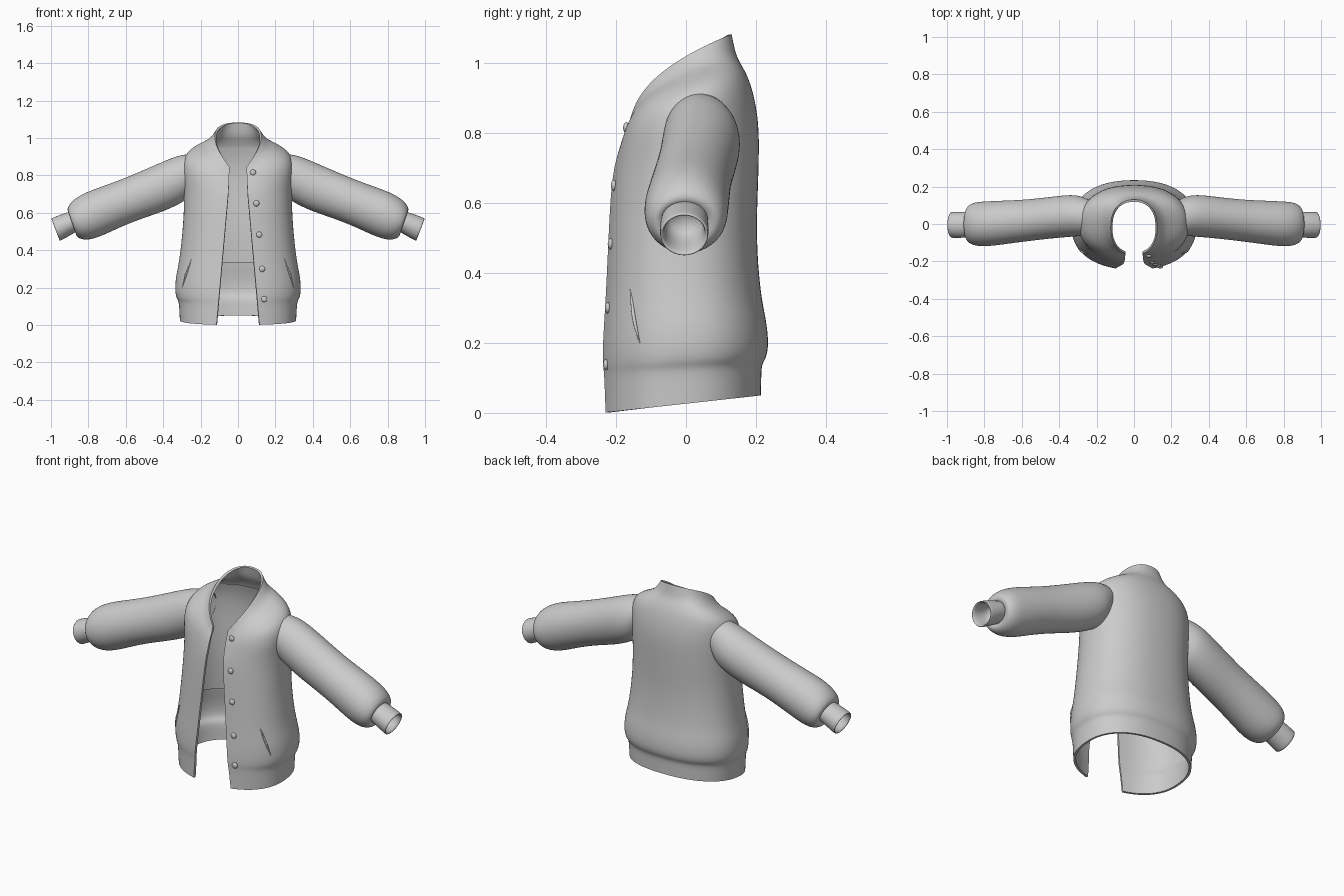
import bpy, bmesh, math
from mathutils import Vector
from mathutils.bvhtree import BVHTree

if "Cube" in bpy.data.objects:
    bpy.data.objects.remove(bpy.data.objects["Cube"])

cloth = bpy.data.materials.new("grey_cloth")
cloth.diffuse_color = (0.6, 0.6, 0.6, 1)
cloth.use_nodes = True
cloth.node_tree.nodes["Principled BSDF"].inputs["Base Color"].default_value = cloth.diffuse_color


def make(name, bm, thick=0.0, subdiv=0):
    bmesh.ops.recalc_face_normals(bm, faces=bm.faces)
    me = bpy.data.meshes.new(name)
    bm.to_mesh(me)
    bm.free()
    ob = bpy.data.objects.new(name, me)
    bpy.context.collection.objects.link(ob)
    me.materials.append(cloth)
    for p in me.polygons:
        p.use_smooth = True
    if subdiv:
        m = ob.modifiers.new("smooth", 'SUBSURF')
        m.levels = m.render_levels = subdiv
        m.boundary_smooth = 'PRESERVE_CORNERS'
    if thick:
        m = ob.modifiers.new("thickness", 'SOLIDIFY')
        m.thickness, m.offset = thick, -1
        m = ob.modifiers.new("crisp_rims", 'EDGE_SPLIT')
        m.split_angle = math.radians(50)
    return ob


def loft(rings, closed):
    bm = bmesh.new()
    rows = [[bm.verts.new(p) for p in r] for r in rings]
    n = len(rows[0])
    for a, b in zip(rows, rows[1:]):
        for i in range(n if closed else n - 1):
            j = (i + 1) % n
            bm.faces.new((a[i], a[j], b[j], b[i]))
    return bm


# Body: open rings of (front z, back z, half width, front y, back y, slope power)
BODY = [
    (0.0, 0.05, .312, -.240, .215, 1), (.06, .095, .315, -.241, .216, 1),
    (.115, .14, .318, -.242, .217, 1), (.130, .155, .330, -.244, .230, 1),
    (.17, .195, .339, -.245, .238, 1), (.25, .27, .334, -.240, .230, 1),
    (.33, .335, .316, -.234, .214, 1), (.50, .50, .297, -.225, .201, 1),
    (.62, .65, .289, -.218, .207, 1), (.69, .79, .290, -.209, .211, .9),
    (.715, .86, .296, -.202, .204, .6), (.73, .91, .296, -.195, .194, .45),
    (.74, .95, .284, -.188, .182, .36), (.75, .98, .250, -.180, .168, .33),
    (.757, 1.003, .205, -.173, .154, .33), (.765, 1.022, .168, -.170, .145, .36),
    (.77, 1.048, .145, -.168, .138, .38), (.775, 1.083, .125, -.165, .131, .39)]


def body_ring(zf, zb, a, yf, yb, p, inset=0.0, n=32, e=2 / 2.3):
    gap = 0.115 - 0.07 * min(1, zf / .78)       # front opening narrows upward
    a, yf, yb = a - inset, yf + inset, yb - inset
    t0 = math.asin((gap / a) ** (1 / e))
    pts = []
    for i in range(n + 1):
        t = t0 + (2 * math.pi - 2 * t0) * i / n
        s, c = math.sin(t), math.cos(t)
        x = a * math.copysign(abs(s) ** e, s)
        y = (yf + yb) / 2 - (yb - yf) / 2 * math.copysign(abs(c) ** e, c)
        pts.append((x, y, zf + (zb - zf) * ((y - yf) / (yb - yf)) ** p))
    return pts


bm = loft([body_ring(*r) for r in BODY], False)
tree = BVHTree.FromBMesh(bm)
make("jacket_body", bm, 0.012, 2)

# Back lining, ending in a loose edge above the waistband
make("back_lining", loft([body_ring(*r, inset=.022)[8:25] for r in BODY[6:13]], False), 0, 1)

# Sleeve rings: upper (x, z), lower (x, z), centre y, half depth in y
SLEEVE = [
    (.21, .915, .23, .74, .035, .085), (.295, .915, .255, .685, .042, .106),
    (.37, .888, .295, .655, .045, .114),
    (.48, .840, .39, .608, .035, .112), (.62, .780, .54, .560, .018, .112),
    (.74, .737, .66, .508, .008, .118), (.83, .704, .75, .465, .0, .122),
    (.89, .664, .82, .450, .0, .118), (.915, .625, .868, .470, .0, .095),
    (.908, .603, .866, .500, -.003, .068), (.893, .595, .858, .515, -.004, .058)]
CUFF = [
    (.890, .609, .850, .504, -.003, .064), (.908, .604, .862, .500, -.004, .068),
    (.950, .590, .905, .474, -.005, .070), (.995, .572, .950, .449, -.005, .070),
    (1.0, .568, .954, .449, -.005, .068), (.993, .561, .954, .460, -.005, .059),
    (.940, .582, .902, .488, -.005, .056), (.885, .600, .850, .517, -.005, .053)]


def tube(rows, side, n=24):
    rings = []
    for ux, uz, lx, lz, y, r in rows:
        ring = []
        for i in range(n):
            t = 2 * math.pi * i / n
            k = math.cos(t) / 2
            ring.append((side * ((ux + lx) / 2 + (ux - lx) * k),
                         y + r * math.sin(t),
                         (uz + lz) / 2 + (uz - lz) * k))
        rings.append(ring)
    return loft(rings, True)


def welt(points, r=0.006, n=8):
    """Thin raised strip following the cloth, tapered at both ends."""
    rings = []
    for i, p in enumerate(points):
        q = r * (0.2 + 0.8 * math.sin(math.pi * i / (len(points) - 1)))
        rings.append([p + Vector((q * math.cos(a), q * math.sin(a), 0))
                      for a in (2 * math.pi * k / n for k in range(n))])
    return loft(rings, True)


for side, label in ((1, "left"), (-1, "right")):
    make(label + "_sleeve", tube(SLEEVE, side), 0, 2)
    cuff = tube(CUFF, side)
    cuff.verts.ensure_lookup_table()
    cuff.faces.new(cuff.verts[-24:])            # closed deep inside the cuff
    make(label + "_cuff", cuff, 0, 1)
    # Slanted pocket edge
    path = []
    for i in range(9):
        f = i / 8
        guess = Vector((side * (.262 + .033 * f), -.175 + .045 * f, .355 - .155 * f))
        path.append(tree.find_nearest(guess)[0])
    make(label + "_pocket_edge", welt(path), 0, 1)

# Snap buttons down the left front edge
for i, (x, z) in enumerate([(.08, .815), (.098, .65), (.113, .483), (.129, .30), (.14, .138)]):
    hit = tree.ray_cast(Vector((x, -1, z)), Vector((0, 1, 0)))[0]
    if hit is None:
        hit = tree.find_nearest(Vector((x, -.22, z)))[0]
    bm = bmesh.new()
    bmesh.ops.create_uvsphere(bm, u_segments=16, v_segments=10, radius=0.016)
    bmesh.ops.scale(bm, vec=(1, .55, 1), verts=bm.verts)
    bmesh.ops.translate(bm, vec=hit, verts=bm.verts)
    make("button_%d" % (i + 1), bm)
